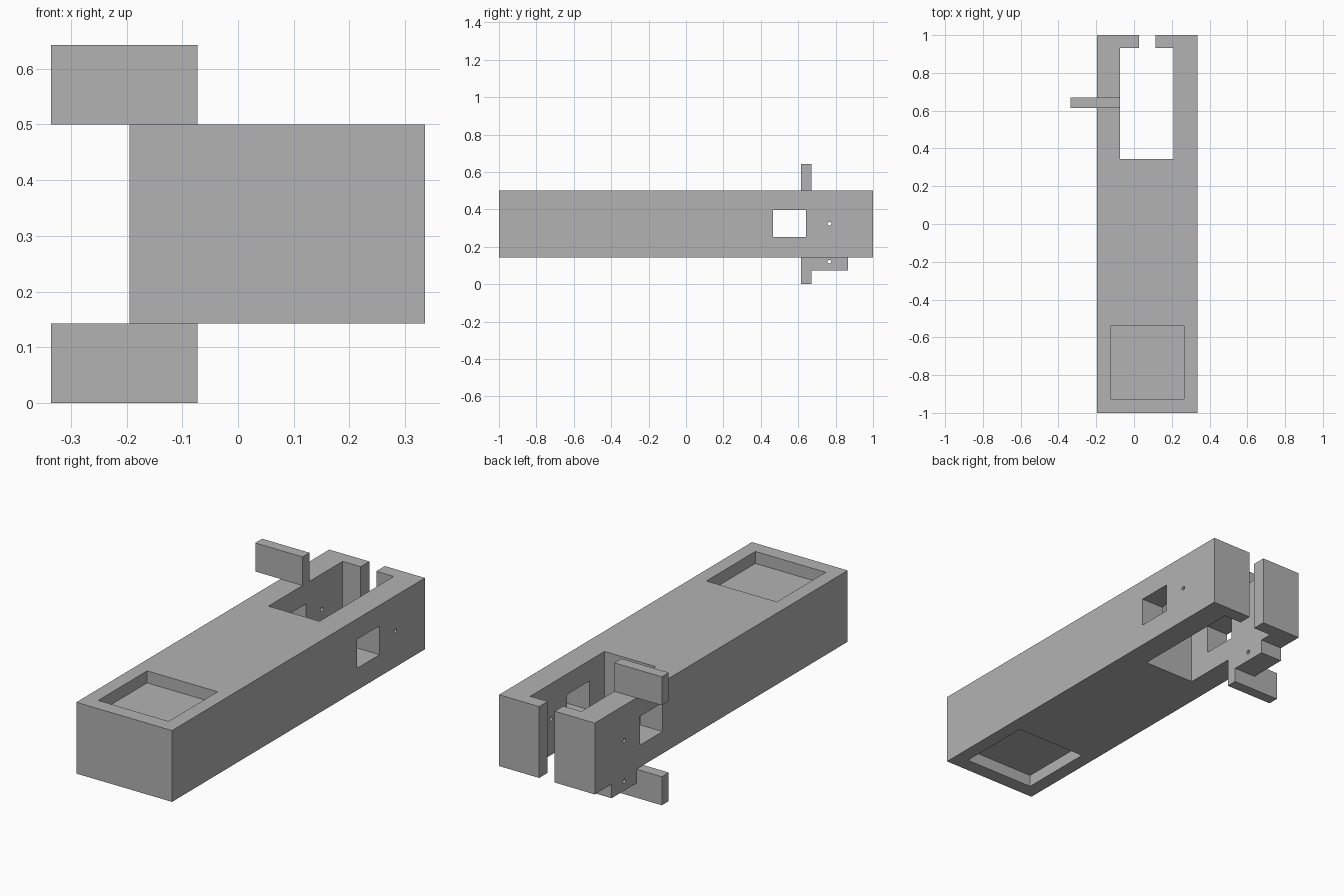
import bpy, bmesh, math
from mathutils import Matrix

cube = bpy.data.objects.get("Cube")
if cube:
    bpy.data.objects.remove(cube, do_unlink=True)

grey = bpy.data.materials.new("plain grey")
grey.use_nodes = True
colour = (0.448, 0.448, 0.448, 1)
grey.diffuse_color = colour
grey.node_tree.nodes["Principled BSDF"].inputs["Base Color"].default_value = colour


def finish(name, bm):
    bmesh.ops.recalc_face_normals(bm, faces=bm.faces)
    mesh = bpy.data.meshes.new(name)
    bm.to_mesh(mesh)
    bm.free()
    mesh.materials.append(grey)
    obj = bpy.data.objects.new(name, mesh)
    bpy.context.scene.collection.objects.link(obj)
    return obj


def prism(name, outline, z0, z1):
    bm = bmesh.new()
    face = bm.faces.new([bm.verts.new((x, y, z0)) for x, y in outline])
    ext = bmesh.ops.extrude_face_region(bm, geom=[face])
    verts = [g for g in ext["geom"] if isinstance(g, bmesh.types.BMVert)]
    bmesh.ops.translate(bm, verts=verts, vec=(0, 0, z1 - z0))
    return finish(name, bm)


def box(name, x, y, z):
    return prism(name, [(x[0], y[0]), (x[1], y[0]), (x[1], y[1]), (x[0], y[1])], *z)


def pin(name, y, z):
    bm = bmesh.new()
    bmesh.ops.create_cone(bm, cap_ends=True, segments=24, radius1=0.01, radius2=0.01,
                          depth=2, matrix=Matrix.Translation((0, y, z))
                          @ Matrix.Rotation(math.pi / 2, 4, "Y"))
    return finish(name, bm)


def cut(obj, cutter):
    mod = obj.modifiers.new(cutter.name, "BOOLEAN")
    mod.operation = "DIFFERENCE"
    mod.solver = "EXACT"
    mod.object = cutter
    bpy.context.view_layer.objects.active = obj
    bpy.ops.object.modifier_apply(modifier=mod.name)
    bpy.data.objects.remove(cutter, do_unlink=True)


LEFT, RIGHT = 0.335, -0.195
IN_LEFT, IN_RIGHT = 0.21, -0.073
BOTTOM, TOP = 0.143, 0.5
LIP = 0.932

# Long body with an open slot and two lips at the back
body = prism("body", [
    (RIGHT, -1), (LEFT, -1), (LEFT, 1), (0.113, 1), (0.113, LIP), (IN_LEFT, LIP),
    (IN_LEFT, 0.345), (IN_RIGHT, 0.345), (IN_RIGHT, LIP), (0.027, LIP),
    (0.027, 1), (RIGHT, 1)], BOTTOM, TOP)

# Shallow pockets above and below, side window and pin hole
for z in ((TOP - 0.06, TOP + 0.1), (BOTTOM - 0.1, BOTTOM + 0.06)):
    cut(body, box("pocket_cutter", (-0.125, 0.265), (-0.927, -0.54), z))
cut(body, box("window_cutter", (-1, 1), (0.464, 0.641), (0.253, 0.397)))
cut(body, pin("pin_cutter", 0.767, 0.323))

# Bracket under the right wall, with its own pin hole
bracket = box("lower_bracket", (RIGHT, IN_RIGHT), (0.67, 0.867), (0.073, BOTTOM))
cut(bracket, pin("pin_cutter", 0.767, 0.12))

# Upper and lower tabs reaching out to the right
for name, z in (("upper_tab", (TOP, 0.643)), ("lower_tab", (0, BOTTOM))):
    box(name, (-0.335, IN_RIGHT), (0.615, 0.67), z)
